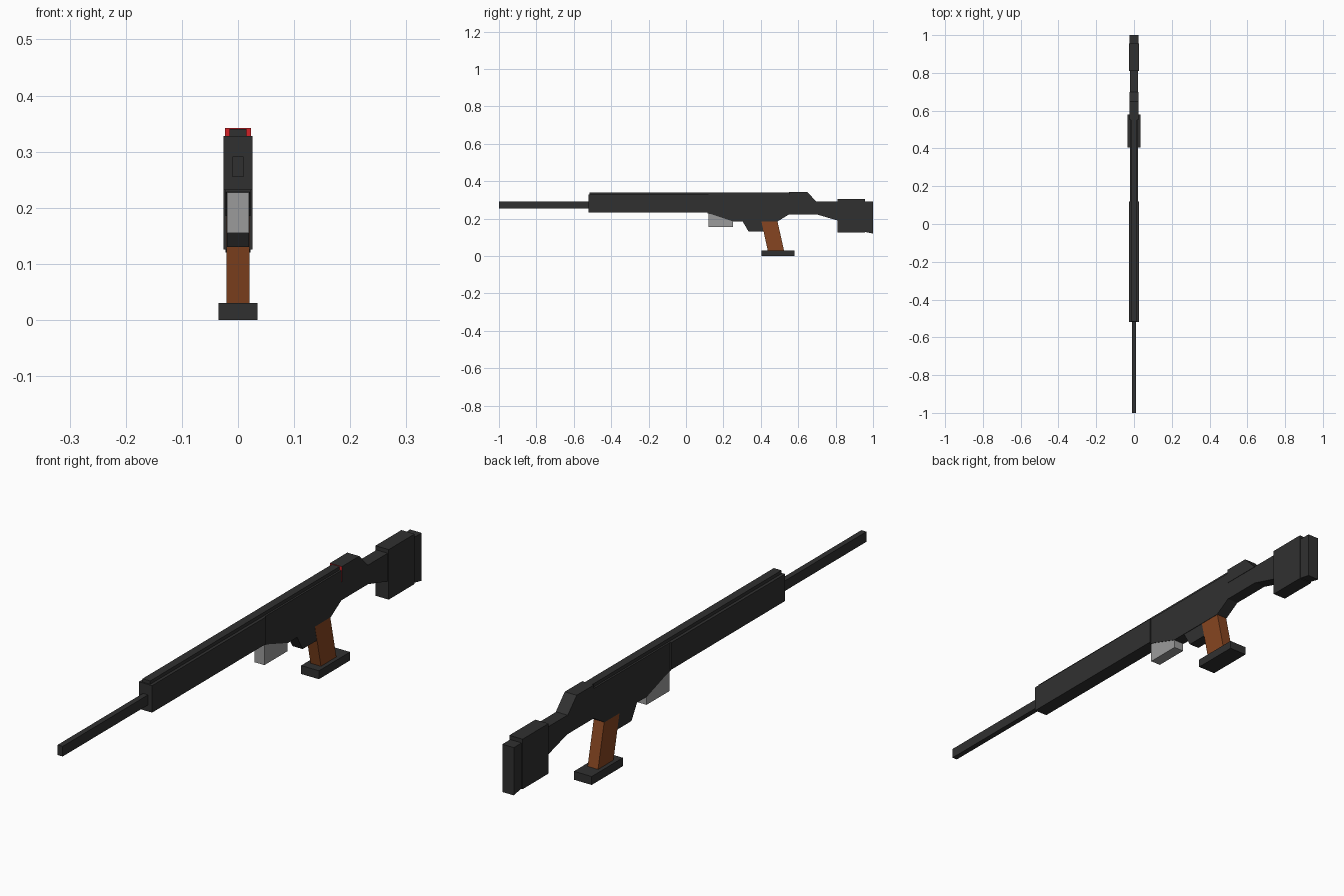
import bpy, bmesh

if "Cube" in bpy.data.objects:
    bpy.data.objects.remove(bpy.data.objects["Cube"])


def mat(name, r, g, b):
    m = bpy.data.materials.new(name)
    m.diffuse_color = (r, g, b, 1)
    m.use_nodes = True
    m.node_tree.nodes["Principled BSDF"].inputs["Base Color"].default_value = m.diffuse_color
    return m


black = mat("black_metal", 0.03, 0.03, 0.03)
brown = mat("brown_grip", 0.24, 0.06, 0.015)
grey = mat("grey_metal", 0.33, 0.33, 0.33)
red = mat("red_marker", 0.65, 0.015, 0.02)


def part(name, outline, half, material, front=None):
    """Extrude a side outline of (y, z) points to x = +-half."""
    bm = bmesh.new()
    base = bm.faces.new([bm.verts.new((-half, y, z)) for y, z in outline])
    ext = bmesh.ops.extrude_face_region(bm, geom=[base])
    moved = [v for v in ext["geom"] if isinstance(v, bmesh.types.BMVert)]
    bmesh.ops.translate(bm, vec=(2 * half, 0, 0), verts=moved)
    bmesh.ops.recalc_face_normals(bm, faces=bm.faces)
    me = bpy.data.meshes.new(name)
    me.materials.append(material)
    if front:  # forward-facing side gets its own colour
        me.materials.append(front)
        for f in bm.faces:
            f.material_index = 1 if f.normal.y < -0.9 else 0
    bm.to_mesh(me)
    bm.free()
    ob = bpy.data.objects.new(name, me)
    bpy.context.collection.objects.link(ob)
    return ob


def box(name, y0, y1, z0, z1, half, material):
    return part(name, [(y0, z0), (y1, z0), (y1, z1), (y0, z1)], half, material)


# barrel, handguard and top rail
box("barrel", -1.0, -0.50, 0.255, 0.291, 0.01, black)
box("handguard", -0.52, 0.12, 0.232, 0.328, 0.026, black)
box("top_rail", -0.515, 0.60, 0.32, 0.34, 0.015, black)

# receiver with slim neck running back to the stock
part("receiver", [(0.115, 0.228), (0.14, 0.222), (0.25, 0.185), (0.49, 0.185),
                  (0.55, 0.222), (0.70, 0.222), (0.82, 0.187), (0.82, 0.29),
                  (0.60, 0.29), (0.60, 0.328), (0.115, 0.328)], 0.022, black)

# raised rear cover with red front face
part("rear_cover", [(0.55, 0.288), (0.70, 0.288), (0.648, 0.342), (0.55, 0.342)],
     0.0235, black, red)

# magazine and trigger guard
box("magazine", 0.12, 0.25, 0.155, 0.23, 0.02, grey)
part("trigger_guard", [(0.30, 0.19), (0.335, 0.13), (0.425, 0.13), (0.42, 0.19)],
     0.02, black)

# slanted grip on its foot
part("grip", [(0.438, 0.025), (0.525, 0.025), (0.488, 0.19), (0.402, 0.19)],
     0.0205, brown)
box("grip_base", 0.405, 0.58, 0.0, 0.03, 0.035, black)

# stock and butt pad
box("stock", 0.81, 0.956, 0.126, 0.304, 0.026, black)
part("butt_pad", [(0.95, 0.13), (1.0, 0.12), (1.0, 0.29), (0.95, 0.29)],
     0.0225, black)
